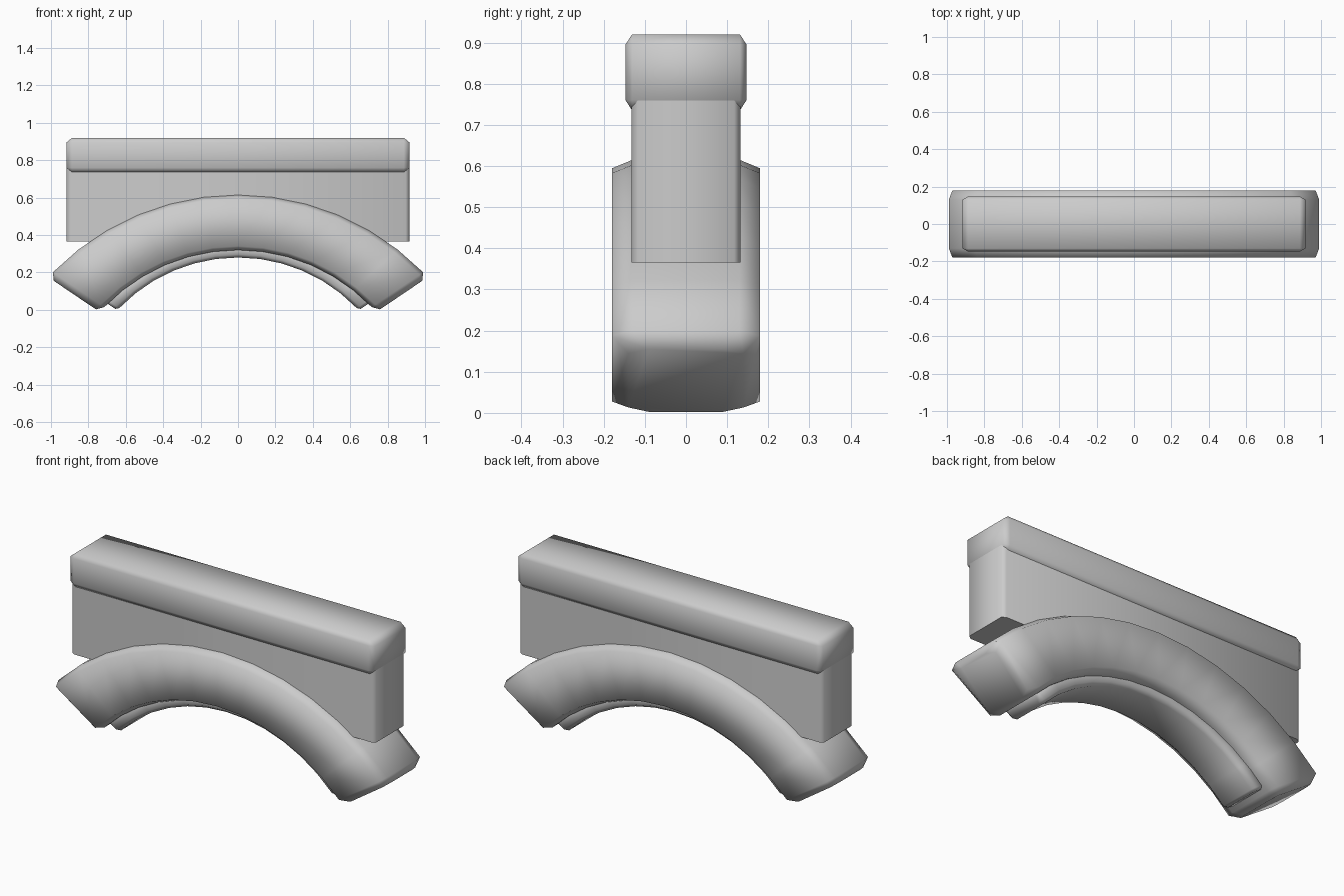
import bpy, bmesh, math
from mathutils import Vector

cube = bpy.data.objects.get("Cube")
if cube:
    bpy.data.objects.remove(cube, do_unlink=True)

grey = bpy.data.materials.new("stone grey")
grey.use_nodes = True
grey.diffuse_color = (0.6, 0.6, 0.6, 1)
grey.node_tree.nodes["Principled BSDF"].inputs["Base Color"].default_value = (0.6, 0.6, 0.6, 1)


def finish(name, bm):
    bmesh.ops.recalc_face_normals(bm, faces=bm.faces)
    mesh = bpy.data.meshes.new(name)
    bm.to_mesh(mesh)
    bm.free()
    mesh.materials.append(grey)
    ob = bpy.data.objects.new(name, mesh)
    bpy.context.collection.objects.link(ob)
    bpy.ops.object.select_all(action='DESELECT')
    ob.select_set(True)
    bpy.context.view_layer.objects.active = ob
    bpy.ops.object.shade_smooth_by_angle(angle=math.radians(80))


def chamfer_box(name, half_x, half_y, low, high, cx, cy, cz):
    """Block with separate chamfer sizes along each axis."""
    bm = bmesh.new()
    mid, half_z = (low + high) / 2, (high - low) / 2
    corners = [(half_x - cx, half_y - cy, half_z),
               (half_x - cx, half_y, half_z - cz),
               (half_x, half_y - cy, half_z - cz)]
    for sx in (-1, 1):
        for sy in (-1, 1):
            for sz in (-1, 1):
                for x, y, z in corners:
                    bm.verts.new((sx * x, sy * y, mid + sz * z))
    bmesh.ops.remove_doubles(bm, verts=bm.verts, dist=0.0001)
    bmesh.ops.convex_hull(bm, input=bm.verts)
    bmesh.ops.dissolve_limit(bm, angle_limit=0.02, verts=bm.verts, edges=bm.edges)
    finish(name, bm)


def arc_point(radius, top, end_x, t):
    a = math.asin(end_x / radius) * t
    return Vector((radius * math.sin(a), 0, top - radius + radius * math.cos(a)))


def arch(name, outer, inner, half_y, chamfer, edge, shrink, push, steps=12):
    """Chamfered band swept between two arcs, with chamfered ends."""
    stations = []
    for i in range(steps + 1):
        t = 2 * i / steps - 1
        stations.append((arc_point(*outer, t), arc_point(*inner, t), half_y))

    def end_station(station, side):
        o, n, _ = station
        d = (o - n).normalized()
        out = Vector((-d.z, 0, d.x)) if side < 0 else Vector((d.z, 0, -d.x))
        return o - d * shrink + out * push, n + d * shrink + out * push, half_y - chamfer * 0.8
    stations = ([end_station(stations[0], -1)] + stations
                + [end_station(stations[-1], 1)])

    bm = bmesh.new()
    rings = []
    for o, n, w in stations:
        section = [(w - chamfer, 0), (w, edge), (w, 1 - edge), (w - chamfer, 1)]
        section += [(-y, f) for y, f in reversed(section)]
        rings.append([bm.verts.new(o.lerp(n, f) + Vector((0, y, 0))) for y, f in section])
    for a, b in zip(rings, rings[1:]):
        for k in range(len(a)):
            j = (k + 1) % len(a)
            bm.faces.new((a[k], a[j], b[j], b[k]))
    bm.faces.new(rings[0])
    bm.faces.new(rings[-1])
    finish(name, bm)


# Upper cap rail and the wall under it
chamfer_box("cap_rail", 0.917, 0.147, 0.735, 0.92, 0.03, 0.016, 0.025)
chamfer_box("wall", 0.916, 0.132, 0.366, 0.77, 0.02, 0.015, 0)

# Main arch and the thin rib lining its underside
arch("arch", (1.39, 0.615, 0.99), (0.99, 0.32, 0.715), 0.18, 0.05, 0.07, 0.03, 0.035)
arch("arch_rib", (0.99, 0.36, 0.71), (0.88, 0.28, 0.635), 0.12, 0.02, 0.2, 0.015, 0.015)
